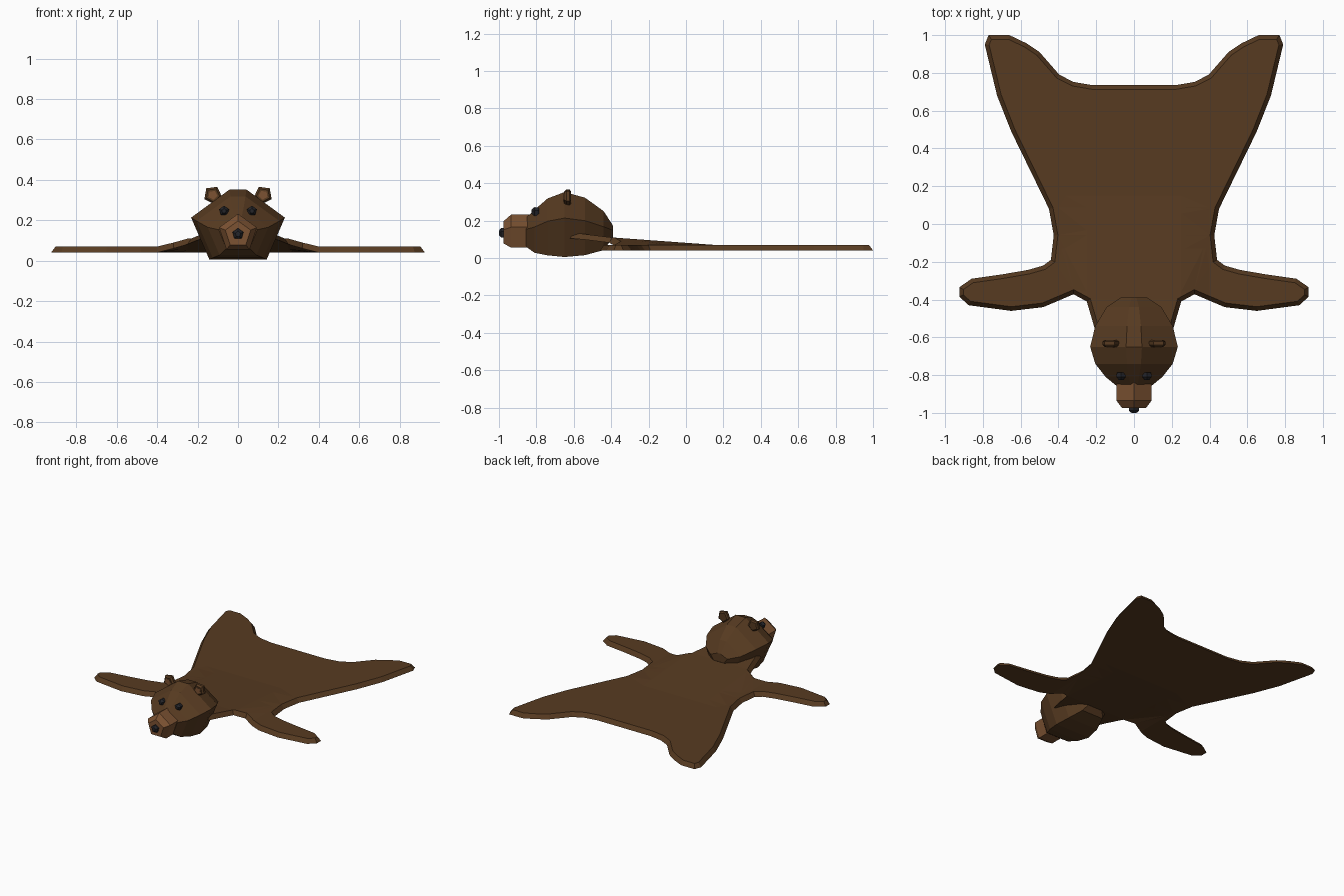
import bpy, bmesh, math
from mathutils import Vector

if "Cube" in bpy.data.objects:
    bpy.data.objects.remove(bpy.data.objects["Cube"])


def material(name, rgb):
    m = bpy.data.materials.new(name)
    m.diffuse_color = (*rgb, 1)
    m.use_nodes = True
    m.node_tree.nodes["Principled BSDF"].inputs["Base Color"].default_value = m.diffuse_color
    return m


FUR = material("brown_fur", (0.095, 0.043, 0.015))
TAN = material("tan_fur", (0.20, 0.085, 0.032))
BLACK = material("black", (0.018, 0.018, 0.022))


def finish(name, bm, mat):
    bmesh.ops.recalc_face_normals(bm, faces=bm.faces)
    me = bpy.data.meshes.new(name)
    bm.to_mesh(me)
    bm.free()
    me.materials.append(mat)
    ob = bpy.data.objects.new(name, me)
    bpy.context.collection.objects.link(ob)
    return ob


def loft(name, rings, mat):
    """Skin a list of equal-length closed rings and cap both ends."""
    bm = bmesh.new()
    loops = [[bm.verts.new(p) for p in r] for r in rings]
    n = len(loops[0])
    for a, b in zip(loops, loops[1:]):
        for i in range(n):
            j = (i + 1) % n
            bm.faces.new((a[i], a[j], b[j], b[i]))
    bm.faces.new(loops[0])
    bm.faces.new(loops[-1])
    return finish(name, bm, mat)


def pentagon(x, y, z, r, start=90):
    return [(x + r * math.cos(math.radians(start + 72 * i)), y,
             z + r * math.sin(math.radians(start + 72 * i))) for i in range(5)]


def clamp(v):
    return max(0.0, min(1.0, v))


# Pelt: right half of the outline, mirrored to the left
half = [(0.22, .735), (.32, .752), (.395, .79), (.50, .91), (.57, .957), (.66, 1), (.77, 1),
        (.79, .95), (.725, .68), (.65, .49), (.55, .285), (.45, .08), (.425, -.06), (.44, -.19),
        (.48, -.22), (.56, -.243), (.70, -.267), (.86, -.29), (.925, -.335), (.925, -.385),
        (.875, -.43), (.65, -.46), (.48, -.44), (.32, -.372), (.25, -.41), (.212, -.54), (.19, -.62)]
outline = [Vector(p) for p in half] + [Vector((-x, y)) for x, y in reversed(half)]


def inset(points, d):
    """Move a clockwise outline inwards with mitred corners."""
    out = []
    for i, p in enumerate(points):
        a = (p - points[i - 1]).normalized()
        b = (points[(i + 1) % len(points)] - p).normalized()
        na, nb = Vector((a.y, -a.x)), Vector((b.y, -b.x))
        out.append(p + (na + nb) * (d / (1 + na.dot(nb))))
    return out


pelt = loft("pelt", [[(p.x, p.y, .04) for p in outline],
                     [(p.x, p.y, .07) for p in inset(outline, .022)]], FUR)
bm = bmesh.new()
bm.from_mesh(pelt.data)
bmesh.ops.triangulate(bm, faces=bm.faces)
cuts = [((0, y, 0), (0, 1, 0)) for y in (.15, -.13, -.4, -.5)]
cuts += [((x, 0, 0), (1, 0, 0)) for x in (-.4, -.25, 0, .25, .4)]
for co, no in cuts:
    bmesh.ops.bisect_plane(bm, geom=bm.verts[:] + bm.edges[:] + bm.faces[:],
                           plane_co=co, plane_no=no, dist=1e-5)
# Raise the shoulders and neck towards the head
for v in bm.verts:
    x, y = abs(v.co.x), v.co.y
    v.co.z += (.04 * clamp((.15 - y) / .55) + .025 * clamp((-.4 - y) / .2)) * clamp((.4 - x) / .15)
bmesh.ops.triangulate(bm, faces=bm.faces)
bmesh.ops.recalc_face_normals(bm, faces=bm.faces)
bm.to_mesh(pelt.data)
bm.free()

# Head: y, half width, top, bottom of each six-sided ring
head = [(-.39, .07, .172, .11), (-.44, .145, .25, .042), (-.54, .205, .322, .015),
        (-.65, .232, .352, .005), (-.74, .205, .318, .014), (-.81, .15, .257, .028),
        (-.855, .095, .215, .06)]


def head_ring(y, w, zt, zb):
    zw, t = zb + .6 * (zt - zb), w * .18
    return [(t, y, zt), (w, y, zw), (.61 * w, y, zb), (-.61 * w, y, zb), (-w, y, zw), (-t, y, zt)]


loft("head", [head_ring(*r) for r in head], FUR)

# Muzzle and nose
loft("muzzle", [pentagon(0, y, z, r) for y, z, r in
                ((-.83, .134, .098), (-.935, .134, .098), (-.975, .131, .066))], TAN)
loft("nose", [pentagon(0, y, .132, r) for y, r in ((-.965, .029), (-.988, .029), (-1, .014))], BLACK)

# Eyes and ears on both sides
for side, s in (("right", 1), ("left", -1)):
    loft("eye_" + side, [pentagon(s * .069, y, .246, r) for y, r in
                         ((-.785, .022), (-.81, .026), (-.826, .012))], BLACK)
    ear_x, tilt = s * .125, 54 - s * 8
    loft("ear_" + side, [pentagon(ear_x, y, .325, r, tilt) for y, r in
                         ((-.615, .034), (-.622, .046), (-.64, .046), (-.652, .034))], FUR)
    loft("inner_ear_" + side, [pentagon(ear_x, y, .325, .023, tilt) for y in (-.64, -.655)], TAN)
